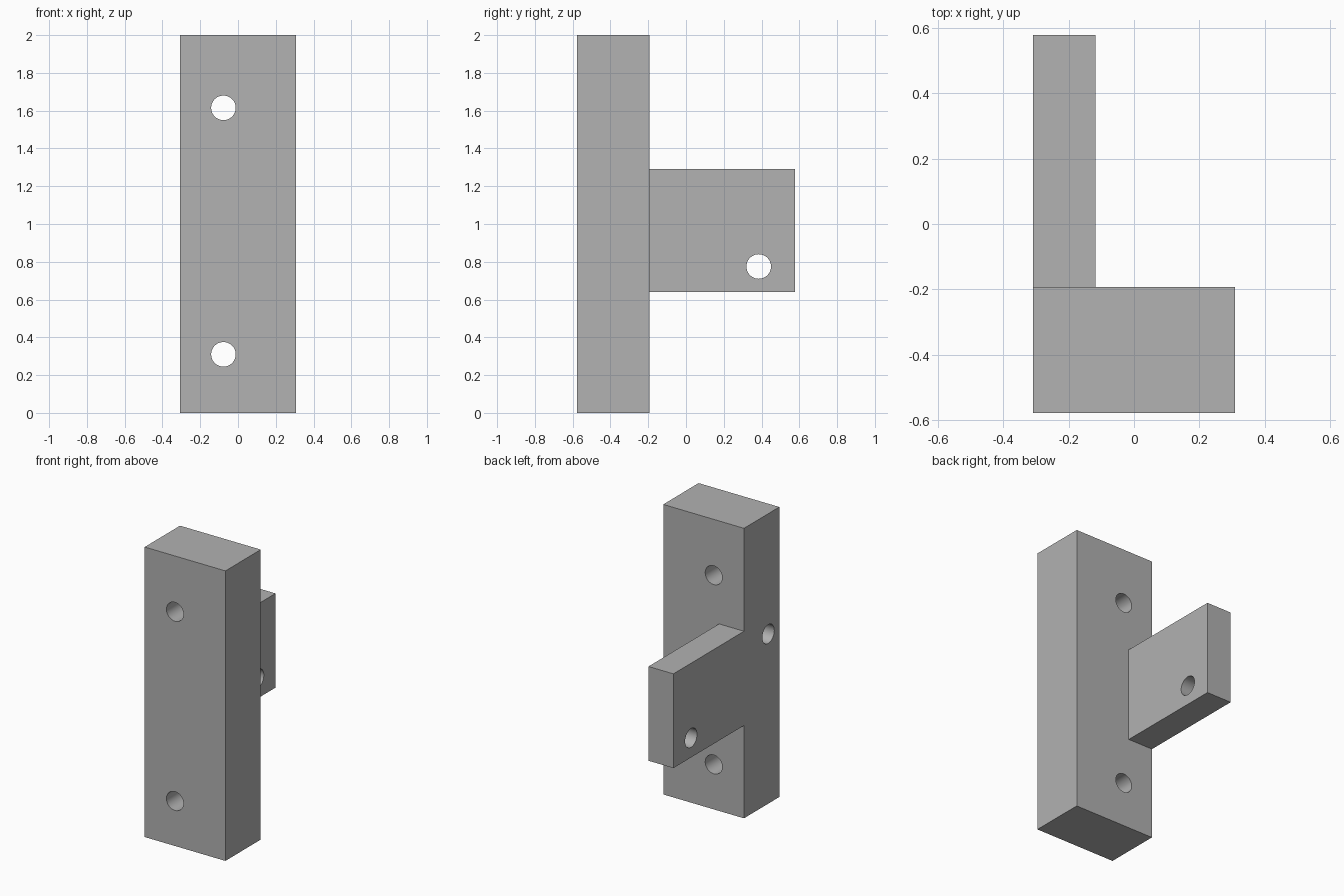
import bpy
from math import pi

cube = bpy.data.objects.get("Cube")
if cube:
    bpy.data.objects.remove(cube, do_unlink=True)

grey = bpy.data.materials.new("plain_grey")
grey.use_nodes = True
colour = (0.445, 0.445, 0.445, 1)
grey.diffuse_color = colour
for node in grey.node_tree.nodes:
    if node.type == 'BSDF_PRINCIPLED':
        node.inputs["Base Color"].default_value = colour


def box(name, low, high):
    """Box between two opposite corners."""
    centre = [(a + b) / 2 for a, b in zip(low, high)]
    bpy.ops.mesh.primitive_cube_add(size=1, location=centre)
    ob = bpy.context.object
    ob.name = name
    ob.scale = [b - a for a, b in zip(low, high)]
    bpy.ops.object.transform_apply(location=True, rotation=False, scale=True)
    ob.data.materials.append(grey)
    return ob


def combine(target, other, operation):
    """Join or cut with another object, then discard that object."""
    mod = target.modifiers.new(operation.lower(), 'BOOLEAN')
    mod.operation = operation
    mod.solver = 'EXACT'
    mod.object = other
    bpy.context.view_layer.update()
    bpy.ops.object.select_all(action='DESELECT')
    target.select_set(True)
    bpy.context.view_layer.objects.active = target
    bpy.ops.object.modifier_apply(modifier=mod.name)
    bpy.data.objects.remove(other, do_unlink=True)


def drill(target, centre, rotation, length):
    """Cut a round hole."""
    bpy.ops.mesh.primitive_cylinder_add(vertices=48, radius=0.065, depth=length,
                                        location=centre, rotation=rotation)
    cutter = bpy.context.object
    cutter.name = "hole_cutter"
    cutter.hide_render = True
    cutter.data.materials.append(grey)
    combine(target, cutter, 'DIFFERENCE')


W, D = 0.308, 0.577     # half width and half depth
BACK = -0.192           # back of the upright block
ARM_X = -0.118          # inner side of the arm

# Upright block with the arm flush along one side
bracket = box("bracket", (-W, -D, 0), (W, BACK, 2))
arm = box("arm", (-W, BACK - 0.1, 0.64), (ARM_X, D, 1.29))
combine(bracket, arm, 'UNION')

# Two mounting holes through the block from front to back
for z in (0.31, 1.615):
    drill(bracket, (-0.077, (BACK - D) / 2, z), (pi / 2, 0, 0), 0.6)

# Cross hole through the arm, and a blind hole in the side of the block
drill(bracket, ((ARM_X - W) / 2, 0.385, 0.775), (0, pi / 2, 0), 0.4)
drill(bracket, (-W, -0.457, 1.17), (0, pi / 2, 0), 0.6)

# Smooth hole walls, sharp edges elsewhere
bpy.ops.object.select_all(action='DESELECT')
bracket.select_set(True)
bpy.context.view_layer.objects.active = bracket
bpy.ops.object.shade_smooth_by_angle()
